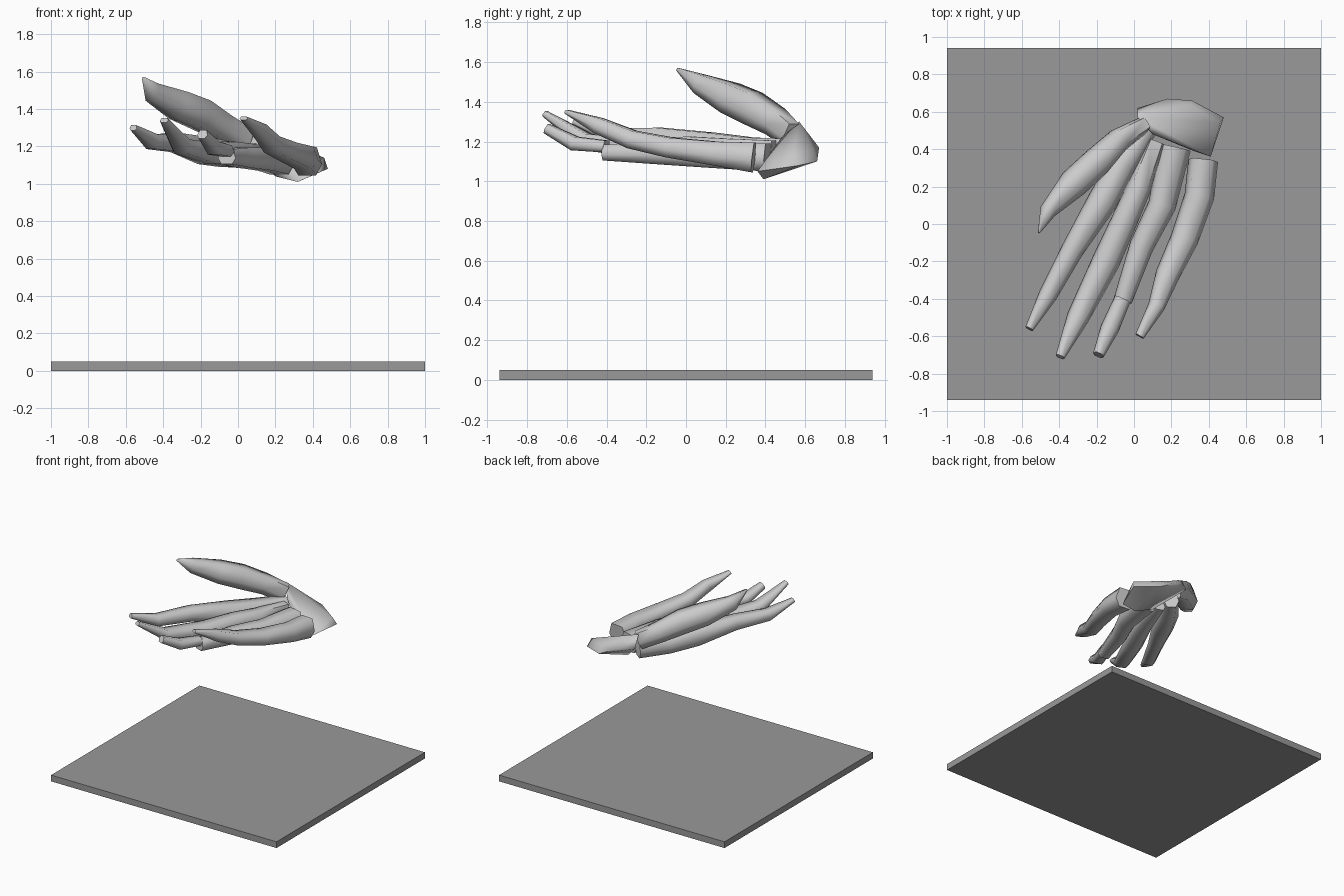
import bpy, bmesh, math
from mathutils import Vector

if "Cube" in bpy.data.objects:
    bpy.data.objects.remove(bpy.data.objects["Cube"])


def finish(name, bm, angle=75):
    bmesh.ops.recalc_face_normals(bm, faces=bm.faces)
    me = bpy.data.meshes.new(name)
    bm.to_mesh(me)
    bm.free()
    ob = bpy.data.objects.new(name, me)
    bpy.context.collection.objects.link(ob)
    bpy.ops.object.select_all(action='DESELECT')
    ob.select_set(True)
    bpy.context.view_layer.objects.active = ob
    if angle:
        bpy.ops.object.shade_smooth_by_angle(angle=math.radians(angle))
    return ob


# Faceted cross-section, unit width and height
SECTION = [(-.5, -.1), (-.3, -.5), (.3, -.5), (.5, -.1), (.32, .5), (-.32, .5)]


def digit(name, stations):
    """Loft the section through stations of (x, y, z, width, height)."""
    bm = bmesh.new()
    pts = [Vector(s[:3]) for s in stations]
    rings = []
    for i, s in enumerate(stations):
        d = (pts[min(i + 1, len(pts) - 1)] - pts[max(i - 1, 0)]).normalized()
        side = d.cross(Vector((0, 0, 1))).normalized()
        up = side.cross(d)
        rings.append([bm.verts.new(pts[i] + side * a * s[3] + up * b * s[4])
                      for a, b in SECTION])
    n = len(SECTION)
    for r, q in zip(rings, rings[1:]):
        for k in range(n):
            bm.faces.new((r[k], r[(k + 1) % n], q[(k + 1) % n], q[k]))
    bm.faces.new(rings[0])
    bm.faces.new(rings[-1])
    return finish(name, bm)


# Dark base slab
bm = bmesh.new()
bmesh.ops.create_cube(bm, size=1)
for v in bm.verts:
    v.co = (v.co.x * 2, v.co.y * 1.88, (v.co.z + .5) * .05)
slab = finish("base_slab", bm, 0)
dark = bpy.data.materials.new("dark_grey")
dark.diffuse_color = (.32, .32, .32, 1)
dark.use_nodes = True
dark.node_tree.nodes["Principled BSDF"].inputs["Base Color"].default_value = dark.diffuse_color
slab.data.materials.append(dark)

# Thumb and fingers, wrist end first
digit("thumb", [(.05, .53, 1.23, .09, .13), (-.08, .45, 1.30, .13, .14),
                (-.20, .33, 1.37, .16, .16), (-.32, .22, 1.42, .16, .15),
                (-.46, .07, 1.49, .09, .10), (-.508, -.045, 1.565, .012, .015)])
digit("index_finger", [(.07, .51, 1.15, .11, .13), (-.06, .32, 1.155, .15, .13),
                       (-.17, .12, 1.175, .16, .14), (-.33, -.14, 1.22, .12, .10),
                       (-.46, -.38, 1.225, .10, .08), (-.56, -.56, 1.30, .045, .03)])
digit("middle_finger", [(.12, .44, 1.14, .10, .13), (.03, .20, 1.15, .13, .13),
                        (-.05, .02, 1.165, .14, .12), (-.15, -.20, 1.16, .15, .11),
                        (-.30, -.50, 1.20, .12, .08), (-.395, -.71, 1.34, .05, .03)])
digit("ring_finger", [(.22, .41, 1.12, .17, .14), (.15, .10, 1.13, .15, .12),
                      (.04, -.12, 1.14, .13, .11), (-.06, -.41, 1.145, .10, .08)])
digit("ring_fingertip", [(-.06, -.40, 1.175, .09, .06), (-.13, -.56, 1.19, .10, .07),
                         (-.19, -.70, 1.265, .06, .05)])
digit("little_finger", [(.37, .34, 1.12, .16, .15), (.35, .15, 1.14, .16, .12),
                        (.27, -.08, 1.17, .15, .10), (.18, -.27, 1.21, .13, .09),
                        (.12, -.44, 1.28, .09, .08), (.03, -.60, 1.35, .05, .02)])

# Wrist stump, a hull around its corner points
bm = bmesh.new()
for p in [(.02, .57, 1.30), (.02, .62, 1.20), (.10, .48, 1.22), (.18, .67, 1.17),
          (.31, .66, 1.10), (.48, .57, 1.08), (.46, .54, 1.14), (.41, .36, 1.05),
          (.32, .39, 1.01), (.20, .45, 1.04), (.30, .64, 1.16)]:
    bm.verts.new(p)
bmesh.ops.convex_hull(bm, input=bm.verts)
finish("wrist", bm)
